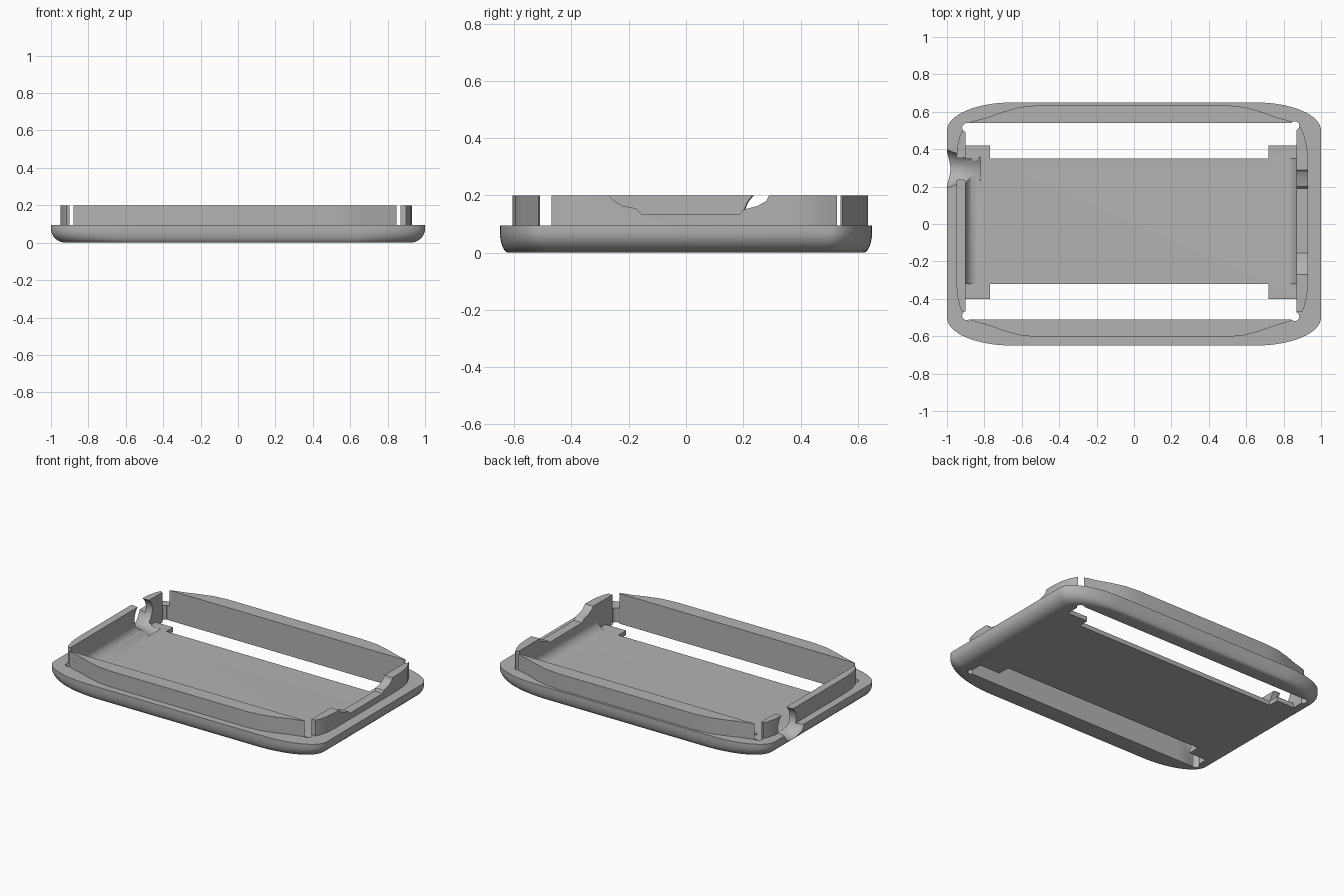
import bpy, bmesh, math
from mathutils import Matrix

cube = bpy.data.objects.get("Cube")
if cube:
    bpy.data.objects.remove(cube, do_unlink=True)

grey = bpy.data.materials.new("plain grey")
grey.use_nodes = True
COLOUR = (0.45, 0.45, 0.45, 1)
grey.diffuse_color = COLOUR
grey.node_tree.nodes["Principled BSDF"].inputs["Base Color"].default_value = COLOUR


def make(name, bm):
    bmesh.ops.recalc_face_normals(bm, faces=bm.faces)
    mesh = bpy.data.meshes.new(name)
    bm.to_mesh(mesh)
    bm.free()
    mesh.materials.append(grey)
    obj = bpy.data.objects.new(name, mesh)
    bpy.context.collection.objects.link(obj)
    return obj


def loft(name, rings):
    """Closed skin through rings of equal point count."""
    bm = bmesh.new()
    rows = [[bm.verts.new(p) for p in ring] for ring in rings]
    n = len(rows[0])
    for a, b in zip(rows, rows[1:]):
        for i in range(n):
            j = (i + 1) % n
            bm.faces.new((a[i], a[j], b[j], b[i]))
    bm.faces.new(rows[0][::-1])
    bm.faces.new(rows[-1])
    return make(name, bm)


def prism_x(name, profile, x0, x1):
    return loft(name, [[(x, y, z) for y, z in profile] for x in (x0, x1)])


def box(name, x0, x1, y0, y1, z0, z1):
    return prism_x(name, [(y0, z0), (y1, z0), (y1, z1), (y0, z1)], x0, x1)


def combine(target, other, operation):
    other.hide_render = True
    mod = target.modifiers.new("cut", 'BOOLEAN')
    mod.operation, mod.object, mod.solver = operation, other, 'EXACT'
    bpy.context.view_layer.objects.active = target
    bpy.ops.object.modifier_apply(modifier=mod.name)
    bpy.data.objects.remove(other, do_unlink=True)


def four_corners(quarter, cx, cy):
    """Mirror a corner path, from the +y side round to the +x side, into a loop."""
    loop = list(quarter)
    loop += [(x, -y) for x, y in reversed(quarter)]
    loop += [(-x, -y) for x, y in quarter]
    loop += [(-x, y) for x, y in reversed(quarter)]
    return [(x + cx, y + cy) for x, y in loop]


# Tray body with a rounded lower edge
def tray_ring(angle):
    z = 0.075 * (1 - math.cos(angle))
    inset = 1 - math.sin(angle)
    hx, hy = 1 - 0.08 * inset, 0.65 - 0.03 * inset
    arc = [(hx - 0.35 + 0.35 * math.sin(t), hy - 0.15 + 0.15 * math.cos(t))
           for t in (math.pi / 2 * i / 16 for i in range(17))]
    return [(x, y, z) for x, y in four_corners(arc, 0, 0)]


rings = [tray_ring(math.pi / 2 * i / 8) for i in range(9)]
rings.append([(x, y, 0.095) for x, y, z in rings[-1]])
case = loft("case_shell", rings)

# Raised lip, open at three of its corners
corner = [(0.5, 0.62), (0.6, 0.61), (0.69, 0.585), (0.78, 0.553), (0.83, 0.54),
          (0.89, 0.52), (0.92, 0.46), (0.935, 0.4), (0.94, 0.33)]
outline = four_corners(corner, -0.01, 0.015)
lip = loft("lip", [[(x, y, z) for x, y in outline] for z in (0.05, 0.2)])
for x0, x1, y0, y1 in ((-1, -0.88, -0.6, -0.47), (0.85, 1, -0.6, -0.47),
                       (-1, -0.88, 0.5, 0.6)):
    combine(lip, box("corner_gap", x0, x1, y0, y1, 0.095, 0.3), 'DIFFERENCE')
combine(case, lip, 'UNION')

# Inner cavity above the floor
combine(case, box("cavity", -0.9, 0.87, -0.51, 0.54, 0.03, 0.3), 'DIFFERENCE')

# Long slots either side of the floor, with a tab at each end
for side, inner, tab, outer in ((1, 0.35, 0.42, 0.54), (-1, 0.32, 0.40, 0.51)):
    for x0, x1, edge in ((-0.77, 0.72, inner), (-0.9, 0.87, tab)):
        y0, y1 = sorted((side * edge, side * outer))
        combine(case, box("slot", x0, x1, y0, y1, -0.1, 0.3), 'DIFFERENCE')

# Small round reliefs in the slot corners
for x, y in ((-0.895, 0.515), (-0.895, -0.49), (0.86, 0.525), (0.86, -0.495)):
    bm = bmesh.new()
    bmesh.ops.create_cone(bm, cap_ends=True, segments=20, radius1=0.024, radius2=0.024,
                          depth=0.6, matrix=Matrix.Translation((x, y, 0)))
    combine(case, make("relief", bm), 'DIFFERENCE')

# Coved ends rising from the floor to the end walls
RADIUS = 0.07
for wall, way in ((-0.902, 1), (0.872, -1)):
    cove = [(wall, 0.02)]
    cove += [(wall + way * RADIUS * (1 - math.cos(t)), 0.029 + RADIUS * (1 - math.sin(t)))
             for t in (math.pi / 2 * i / 8 for i in range(9))]
    cove.append((wall + way * RADIUS, 0.02))
    strip = loft("cove", [[(x, y, z) for x, z in cove] for y in (-0.32, 0.35)])
    combine(case, strip, 'UNION')

# Shallow dip in the left end wall
dip = [(-0.27, 0.2), (-0.25, 0.18), (-0.22, 0.163), (-0.175, 0.155), (-0.155, 0.135),
       (0.19, 0.135), (0.2, 0.15), (0.25, 0.163), (0.28, 0.18), (0.29, 0.2),
       (0.29, 0.3), (-0.27, 0.3)]
combine(case, prism_x("dip", dip, 0.8, 1.1), 'DIFFERENCE')

# Flared round cable opening in the right end wall
flare = []
for x, r in ((-1.02, 0.12), (-0.99, 0.105), (-0.96, 0.094), (-0.93, 0.09),
             (-0.9, 0.093), (-0.86, 0.103), (-0.82, 0.12)):
    flare.append([(x, 0.295 + r * math.cos(t), 0.13 + r * math.sin(t))
                  for t in (math.tau * i / 40 for i in range(40))])
combine(case, loft("cable_opening", flare), 'DIFFERENCE')

# Smooth curved faces, crisp edges
bpy.ops.object.select_all(action='DESELECT')
case.select_set(True)
bpy.context.view_layer.objects.active = case
bpy.ops.object.shade_smooth_by_angle(angle=math.radians(30))
